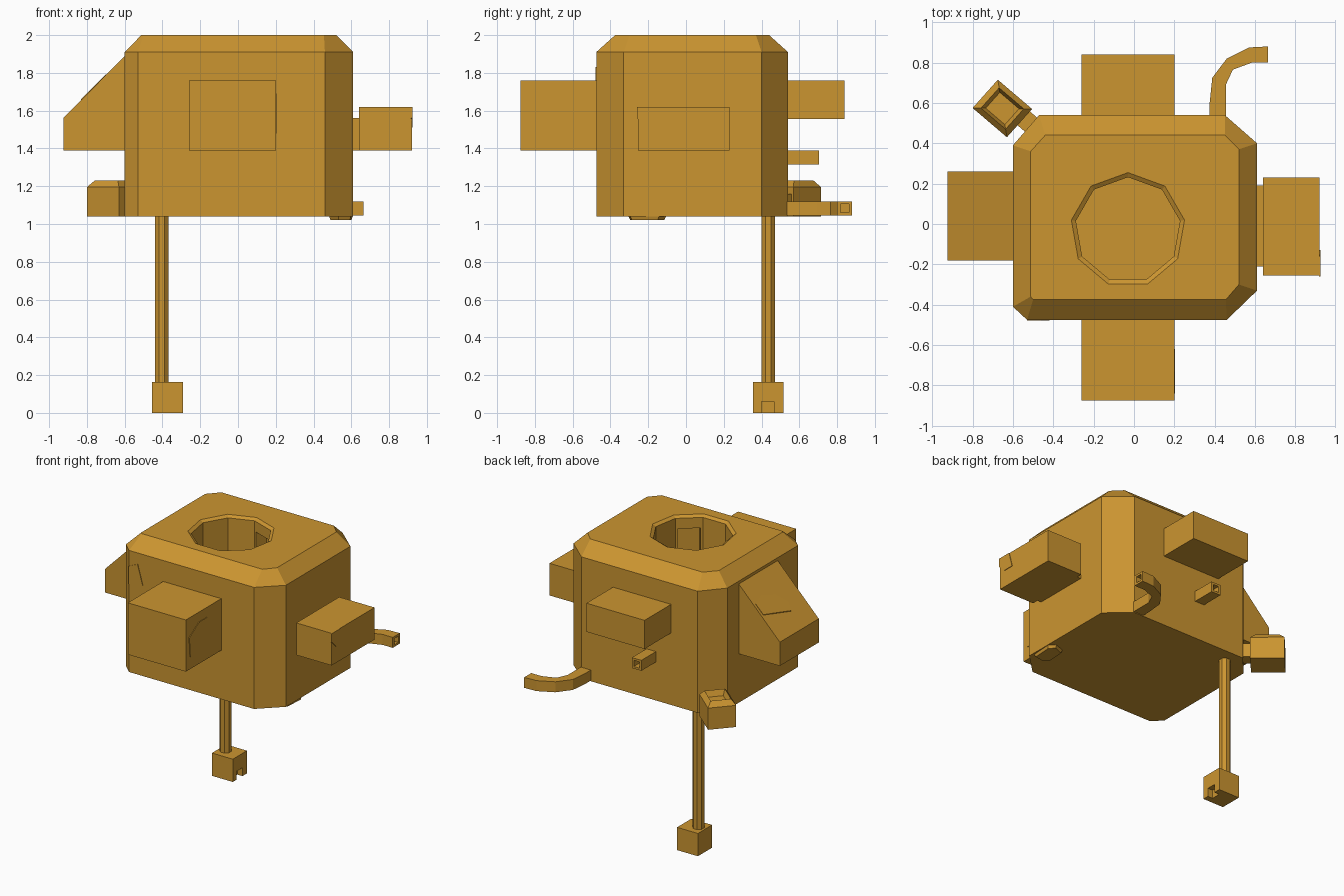
import bpy, bmesh, math
from mathutils import Vector

if "Cube" in bpy.data.objects:
    bpy.data.objects.remove(bpy.data.objects["Cube"])

ochre = bpy.data.materials.new("ochre")
ochre.diffuse_color = (0.60, 0.30, 0.03, 1)
ochre.use_nodes = True
ochre.node_tree.nodes["Principled BSDF"].inputs["Base Color"].default_value = ochre.diffuse_color


def loft(name, rings):
    """Closed solid through matching rings of 3D points."""
    bm = bmesh.new()
    vs = [[bm.verts.new(p) for p in r] for r in rings]
    n = len(vs[0])
    bm.faces.new(vs[0])
    bm.faces.new(vs[-1])
    for a, b in zip(vs, vs[1:]):
        for i in range(n):
            j = (i + 1) % n
            bm.faces.new((a[i], a[j], b[j], b[i]))
    bmesh.ops.recalc_face_normals(bm, faces=bm.faces)
    me = bpy.data.meshes.new(name)
    bm.to_mesh(me)
    bm.free()
    me.materials.append(ochre)
    ob = bpy.data.objects.new(name, me)
    bpy.context.collection.objects.link(ob)
    return ob


def level(pts, z):
    return [(x, y, z) for x, y in pts]


def prism(name, pts, z0, z1):
    return loft(name, [level(pts, z0), level(pts, z1)])


def box(name, x0, x1, y0, y1, z0, z1):
    return prism(name, [(x0, y0), (x1, y0), (x1, y1), (x0, y1)], z0, z1)


def scaled(pts, s):
    cx = sum(p[0] for p in pts) / len(pts)
    cy = sum(p[1] for p in pts) / len(pts)
    return [(cx + (x - cx) * s, cy + (y - cy) * s) for x, y in pts]


def ngon(cx, cy, r, n, start):
    return [(cx + r * math.cos(start + math.tau * i / n),
             cy + r * math.sin(start + math.tau * i / n)) for i in range(n)]


def cut(ob, cutter):
    m = ob.modifiers.new("cut", 'BOOLEAN')
    m.operation = 'DIFFERENCE'
    m.solver = 'EXACT'
    m.object = cutter
    bpy.context.view_layer.objects.active = ob
    bpy.ops.object.modifier_apply(modifier=m.name)
    bpy.data.objects.remove(cutter)


# main body with chamfered corners and top edge
outer = [(-.60, -.41), (-.53, -.475), (.46, -.475), (.61, -.33),
         (.61, .40), (.45, .54), (-.47, .54), (-.60, .39)]
top = [(-.512, -.36), (-.50, -.375), (.455, -.375), (.52, -.30),
       (.52, .37), (.45, .44), (-.44, .44), (-.512, .36)]
body = loft("body", [level(outer, 1.04), level(outer, 1.91), level(top, 2.0)])

# nine-sided well in the top with a bevelled lip
up = math.pi / 2
lip, bore = ngon(-.03, -.03, .30, 9, up), ngon(-.03, -.03, .262, 9, up)
cut(body, loft("well_cutter", [level(bore, 1.3), level(bore, 1.985), level(lip, 2.01)]))
# openings in the well wall
for deg in (70, 310):
    a = math.radians(deg)
    d, t = Vector((math.cos(a), math.sin(a))), Vector((-math.sin(a), math.cos(a)))
    c = Vector((-.03, -.03))
    pts = [tuple(c + d * r + t * s) for r, s in ((.15, -.075), (.33, -.075), (.33, .075), (.15, .075))]
    cut(body, prism("opening_cutter", pts, 1.6, 1.91))

# side ports
box("front_port", -.26, .20, -.875, -.45, 1.39, 1.76)
box("back_port", -.26, .20, .50, .84, 1.555, 1.76)
box("right_port_neck", .58, .66, -.21, .19, 1.39, 1.56)
box("right_port", .64, .92, -.255, .23, 1.39, 1.62)
side = [(-.925, 1.39), (-.58, 1.39), (-.58, 1.91), (-.925, 1.56)]
loft("left_sloped_port", [[(x, y, z) for x, z in side] for y in (-.18, .26)])

# small square tube on the back
tube = box("back_tube", -.14, -.065, .5, .705, 1.315, 1.39)
cut(tube, box("tube_cutter", -.125, -.08, .58, .75, 1.33, 1.375))

# curved pipe on the back right
path = [(.375, .50), (.375, .60), (.388, .725), (.46, .82), (.57, .875), (.665, .88),
        (.665, .80), (.585, .80), (.49, .765), (.455, .69), (.455, .60), (.455, .50)]
pipe = prism("curved_pipe", path, 1.045, 1.12)
cut(pipe, box("pipe_cutter", .60, .70, .817, .863, 1.06, 1.105))

# angled corner box with recessed cap, joined by a neck
corner = [(-.675, .715), (-.80, .575), (-.63, .43), (-.505, .57)]
loft("corner_box", [level(scaled(corner, s), z) for s, z in
                    ((1, 1.04), (1, 1.195), (.72, 1.23), (.56, 1.19))])
prism("corner_neck", [(-.59, .50), (-.53, .57), (-.46, .51), (-.52, .44)], 1.06, 1.16)

# hanging rod and foot block
prism("rod", ngon(-.403, .435, .039, 8, math.pi / 8), .14, 1.06)
foot = box("foot_block", -.455, -.29, .355, .515, 0, .163)
cut(foot, box("foot_cutter", -.33, -.25, .40, .465, -.05, .06))

# thin chipped plates on the faces
chip = [(-.83, 1.48), (-.65, 1.48), (-.62, 1.60), (-.64, 1.69), (-.73, 1.69), (-.84, 1.62)]
loft("front_port_chip", [[(x, y, z) for y, z in chip] for x in (.195, .204)])
chip = [(-.26, 1.56), (-.21, 1.51), (-.13, 1.51), (-.16, 1.62), (-.26, 1.62)]
loft("right_port_chip", [[(x, y, z) for y, z in chip] for x in (.916, .924)])
chip = [(-.53, 1.67), (-.42, 1.69), (-.46, 1.83), (-.53, 1.80)]
loft("front_wall_chip", [[(x, y, z) for x, z in chip] for y in (-.47, -.479)])
chip = [(-.83, 0), (-.79, -.03), (-.73, .03), (-.70, .15), (-.72, .24), (-.78, .24)]
loft("slope_chip", [[(x, y, x + 2.485 + h) for x, y in chip] for h in (-.006, .006)])
bump = [(.48, -.27), (.53, -.31), (.60, -.30), (.61, -.14), (.57, -.10), (.49, -.13)]
loft("underside_bump", [level(bump, 1.05), level(scaled(bump, .85), 1.02)])
